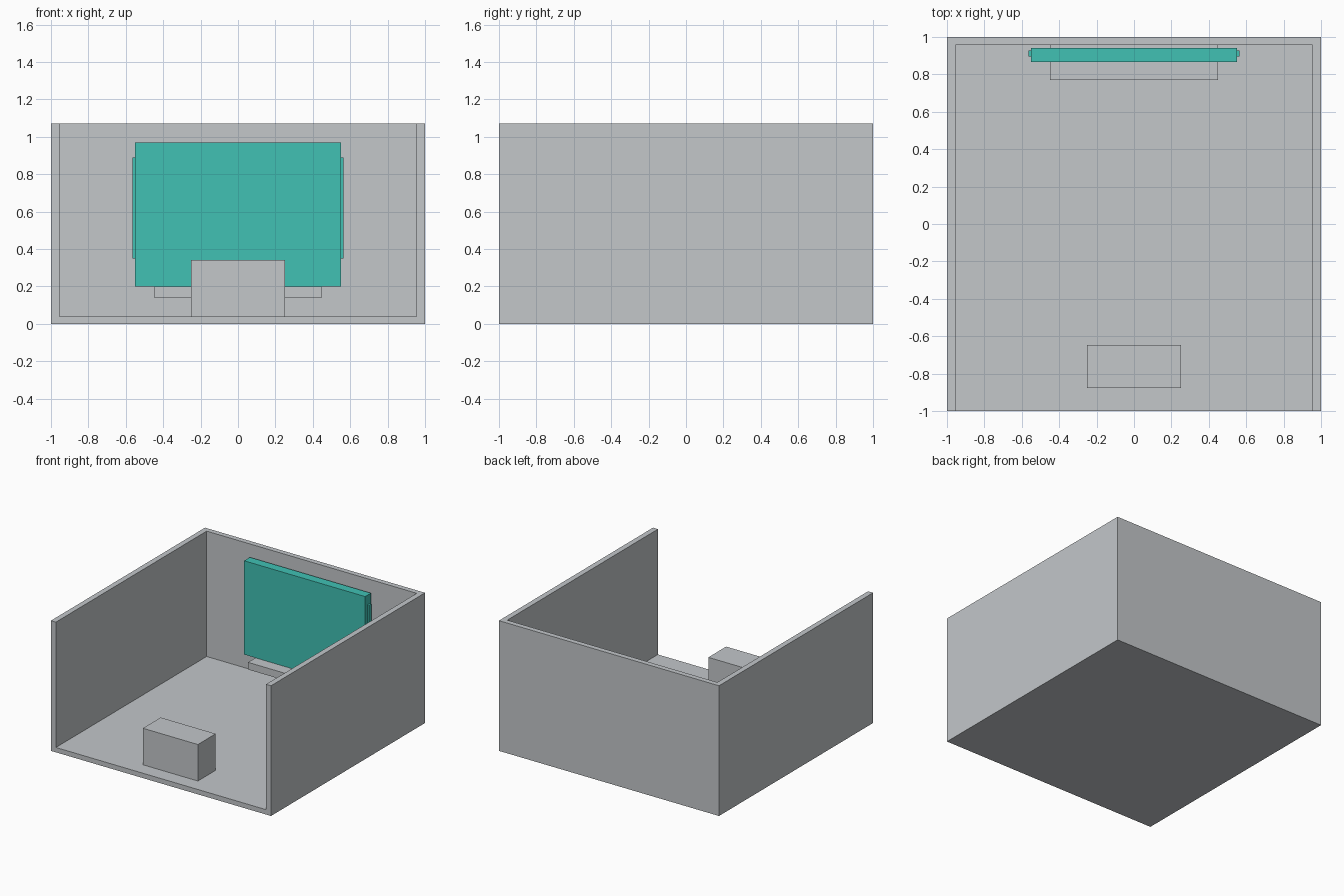
import bpy
import bmesh
from mathutils import Vector

if "Cube" in bpy.data.objects:
    bpy.data.objects.remove(bpy.data.objects["Cube"])


def material(name, rgb):
    m = bpy.data.materials.new(name)
    m.diffuse_color = (*rgb, 1.0)
    m.use_nodes = True
    m.node_tree.nodes["Principled BSDF"].inputs["Base Color"].default_value = m.diffuse_color
    return m


GREY = material("light grey", (0.546, 0.571, 0.591))
TEAL = material("teal", (0.052, 0.533, 0.456))


def box(name, lo, hi, mat):
    """Axis-aligned box between two corners."""
    lo, hi = Vector(lo), Vector(hi)
    bm = bmesh.new()
    bmesh.ops.create_cube(bm, size=1)
    bmesh.ops.scale(bm, vec=hi - lo, verts=bm.verts)
    bmesh.ops.translate(bm, vec=(lo + hi) / 2, verts=bm.verts)
    mesh = bpy.data.meshes.new(name)
    bm.to_mesh(mesh)
    bm.free()
    mesh.materials.append(mat)
    obj = bpy.data.objects.new(name, mesh)
    bpy.context.collection.objects.link(obj)
    return obj


# Room shell: floor, two side walls and back wall, open at front and top
room = box("room_shell", (-1, -1, 0), (1, 1, 1.07), GREY)
cutter = box("room_cutter", (-0.955, -1.2, 0.04), (0.955, 0.957, 1.3), GREY)
cutter.hide_render = True
cutter.hide_viewport = True
cut = room.modifiers.new("hollow", 'BOOLEAN')
cut.operation = 'DIFFERENCE'
cut.solver = 'EXACT'
cut.object = cutter

# Wall screen with a thin strip on each side
box("screen_panel", (-0.55, 0.865, 0.2), (0.55, 0.94, 0.97), TEAL)
for side, name in ((-1, "left"), (1, "right")):
    x0, x1 = sorted((side * 0.55, side * 0.565))
    box(f"screen_strip_{name}", (x0, 0.895, 0.35), (x1, 0.927, 0.89), TEAL)

# Shelf under the screen, fixed to the back wall
box("wall_shelf", (-0.448, 0.77, 0.14), (0.448, 0.957, 0.199), GREY)

# Free-standing block near the open front
box("front_block", (-0.25, -0.878, 0.04), (0.25, -0.647, 0.34), GREY)
